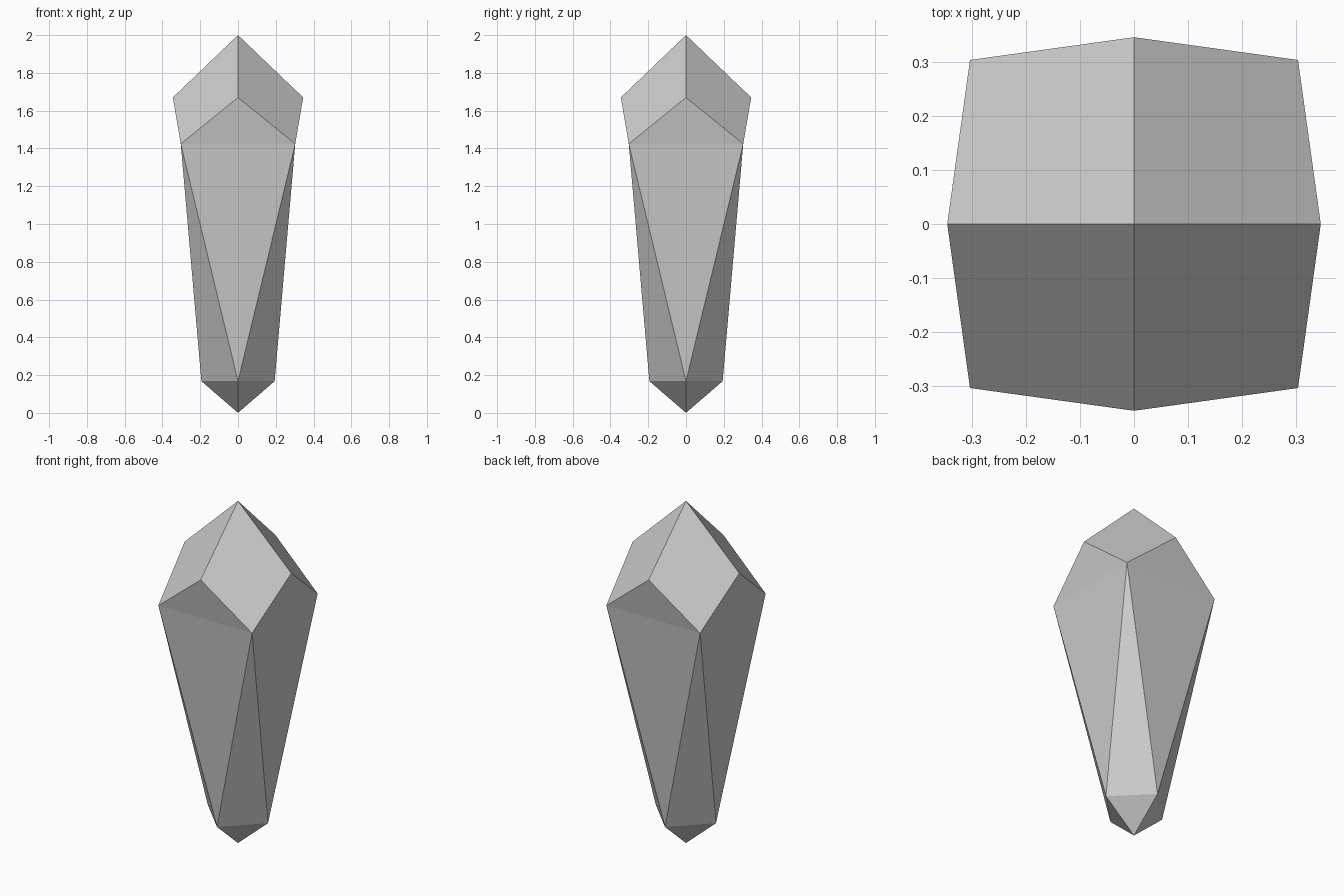
import bpy, bmesh
from math import cos, sin, pi

if "Cube" in bpy.data.objects:
    bpy.data.objects.remove(bpy.data.objects["Cube"])

bm = bmesh.new()


def ring(radius, z, turn=0.0):
    """Four vertices around the z axis."""
    return [bm.verts.new((radius * cos(i * pi / 2 + turn),
                          radius * sin(i * pi / 2 + turn), z)) for i in range(4)]


# Crystal points and rings, from bottom to top
bottom = bm.verts.new((0, 0, 0))
base = ring(0.194, 0.168)
shoulder = ring(0.303 * 2 ** 0.5, 1.424, pi / 4)
crown = ring(0.345, 1.67)
tip = bm.verts.new((0, 0, 2))

# Facets of each quarter
for i in range(4):
    j = (i + 1) % 4
    bm.faces.new((bottom, base[j], base[i]))
    bm.faces.new((base[i], base[j], shoulder[i]))
    bm.faces.new((base[j], shoulder[j], shoulder[i]))
    bm.faces.new((shoulder[i], shoulder[j], crown[j]))
    bm.faces.new((crown[i], shoulder[i], crown[j], tip))

bmesh.ops.recalc_face_normals(bm, faces=bm.faces)
mesh = bpy.data.meshes.new("crystal")
bm.to_mesh(mesh)
bm.free()
bpy.context.collection.objects.link(bpy.data.objects.new("crystal", mesh))
